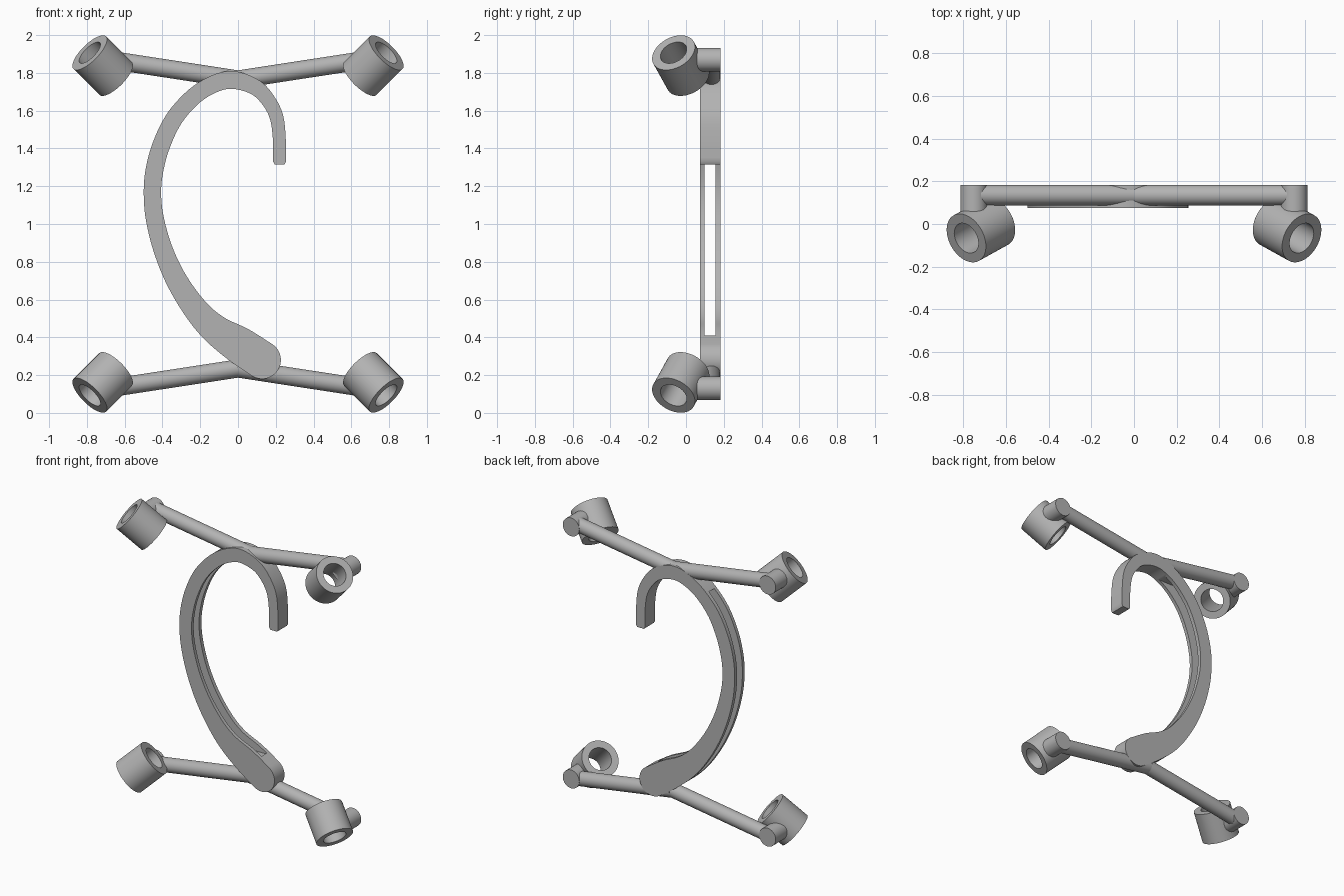
import bpy, bmesh, math
from mathutils import Vector

if "Cube" in bpy.data.objects:
    bpy.data.objects.remove(bpy.data.objects["Cube"], do_unlink=True)

grey = bpy.data.materials.new("satin_grey")
grey.use_nodes = True
colour = (0.45, 0.45, 0.45, 1)
grey.diffuse_color = colour
grey.node_tree.nodes["Principled BSDF"].inputs["Base Color"].default_value = colour


def make_object(name, bm):
    bmesh.ops.recalc_face_normals(bm, faces=bm.faces)
    mesh = bpy.data.meshes.new(name)
    bm.to_mesh(mesh)
    bm.free()
    mesh.materials.append(grey)
    obj = bpy.data.objects.new(name, mesh)
    bpy.context.collection.objects.link(obj)
    return obj


def activate(obj):
    for other in bpy.context.selected_objects:
        other.select_set(False)
    obj.select_set(True)
    bpy.context.view_layer.objects.active = obj


def smooth(obj):
    activate(obj)
    bpy.ops.object.shade_smooth_by_angle(angle=math.radians(30))


def ring(bm, centre, axis, radius, sides):
    turn = Vector((0, 0, 1)).rotation_difference(axis)
    angles = [math.tau * i / sides for i in range(sides)]
    return [bm.verts.new(centre + turn @ Vector((radius * math.cos(a), radius * math.sin(a), 0)))
            for a in angles]


def bridge(bm, first, second):
    count = len(first)
    for i in range(count):
        j = (i + 1) % count
        bm.faces.new((first[i], first[j], second[j], second[i]))


def rod(name, start, end, radius, bore=0, sides=48):
    """Solid rod, or an open tube when a bore radius is given."""
    start, end = Vector(start), Vector(end)
    axis = (end - start).normalized()
    bm = bmesh.new()
    a = ring(bm, start, axis, radius, sides)
    b = ring(bm, end, axis, radius, sides)
    bridge(bm, a, b)
    if bore:
        c = ring(bm, start, axis, bore, sides)
        d = ring(bm, end, axis, bore, sides)
        bridge(bm, c, d)
        bridge(bm, a, c)
        bridge(bm, b, d)
    else:
        bm.faces.new(a)
        bm.faces.new(b)
    smooth(make_object(name, bm))


# Four corners: slanted open socket, short stub and arm to the middle
for side, sx in (("right", -1), ("left", 1)):
    for level, sz in (("lower", -1), ("upper", 1)):
        def place(x, y, z):
            return (sx * x, y, 1 + sz * z)
        label = level + "_" + side
        rod(label + "_socket", place(0.785, -0.066, 0.907), place(0.648, 0.01, 0.77), 0.122, 0.075)
        rod(label + "_stub", place(0.75, 0.183, 0.87), place(0.75, 0.05, 0.87), 0.063)
        rod(label + "_arm", place(0.75, 0.135, 0.88), place(0, 0.135, 0.765), 0.048)

# Hook: centre line (x, z) with half width, from the tip to the heel
path = [Vector(p) for p in (
    (0.22, 1.33, 0.034), (0.219, 1.445, 0.034), (0.204, 1.566, 0.036),
    (0.159, 1.656, 0.038), (0.09, 1.725, 0.042), (-0.02, 1.762, 0.047),
    (-0.116, 1.746, 0.046), (-0.228, 1.68, 0.045), (-0.336, 1.561, 0.046),
    (-0.407, 1.415, 0.047), (-0.444, 1.275, 0.047), (-0.453, 1.153, 0.046),
    (-0.439, 1.021, 0.048), (-0.394, 0.857, 0.051), (-0.32, 0.693, 0.057),
    (-0.217, 0.54, 0.066), (-0.116, 0.439, 0.079), (0.005, 0.36, 0.097),
    (0.127, 0.28, 0.1))]


def spline(points, steps):
    ends = [2 * points[0] - points[1]] + points + [2 * points[-1] - points[-2]]
    result = []
    for a, b, c, d in zip(ends, ends[1:], ends[2:], ends[3:]):
        for s in range(steps):
            t = s / steps
            result.append(0.5 * (2 * b + (c - a) * t + (2 * a - 5 * b + 4 * c - d) * t ** 2
                                 + (3 * b - a - 3 * c + d) * t ** 3))
    return result + [points[-1]]


stations = spline(path, 5)
# Softened tip and round heel
stations.insert(0, Vector((0.22, 1.316, 0.026)))
heel = path[-1]
along = (heel.xy - path[-2].xy).normalized()
for step in range(1, 12):
    a = math.radians(8 * step)
    centre = heel.xy + along * heel.z * math.sin(a)
    stations.append(Vector((centre.x, centre.y, heel.z * math.cos(a))))

FRONT, BACK = 0.074, 0.183
bm = bmesh.new()
sections = []
for i, p in enumerate(stations):
    before, after = stations[max(i - 1, 0)], stations[min(i + 1, len(stations) - 1)]
    tangent = (after.xy - before.xy).normalized()
    offset = Vector((-tangent.y, tangent.x)) * p.z
    inner, outer = p.xy + offset, p.xy - offset
    sections.append([bm.verts.new((q.x, y, q.y)) for q, y in
                     ((inner, FRONT), (outer, FRONT), (outer, BACK), (inner, BACK))])
for a, b in zip(sections, sections[1:]):
    bridge(bm, a, b)
bm.faces.new(sections[0])
bm.faces.new(sections[-1])
hook = make_object("hook", bm)

# Long slot through the back of the hook
bm = bmesh.new()
outline = ((-0.7, 0.403), (0.11, 0.403), (0.11, 1.3), (0, 1.69), (-0.7, 1.69))
near, far = [[bm.verts.new((x, y, z)) for x, z in outline] for y in (0.098, 0.156)]
bridge(bm, near, far)
bm.faces.new(near)
bm.faces.new(far)
cutter = make_object("slot_cutter", bm)
cutter.hide_render = True
cut = hook.modifiers.new("slot", "BOOLEAN")
cut.operation = "DIFFERENCE"
cut.solver = "EXACT"
cut.object = cutter
activate(hook)
bpy.ops.object.modifier_apply(modifier=cut.name)
bpy.data.objects.remove(cutter, do_unlink=True)
smooth(hook)
